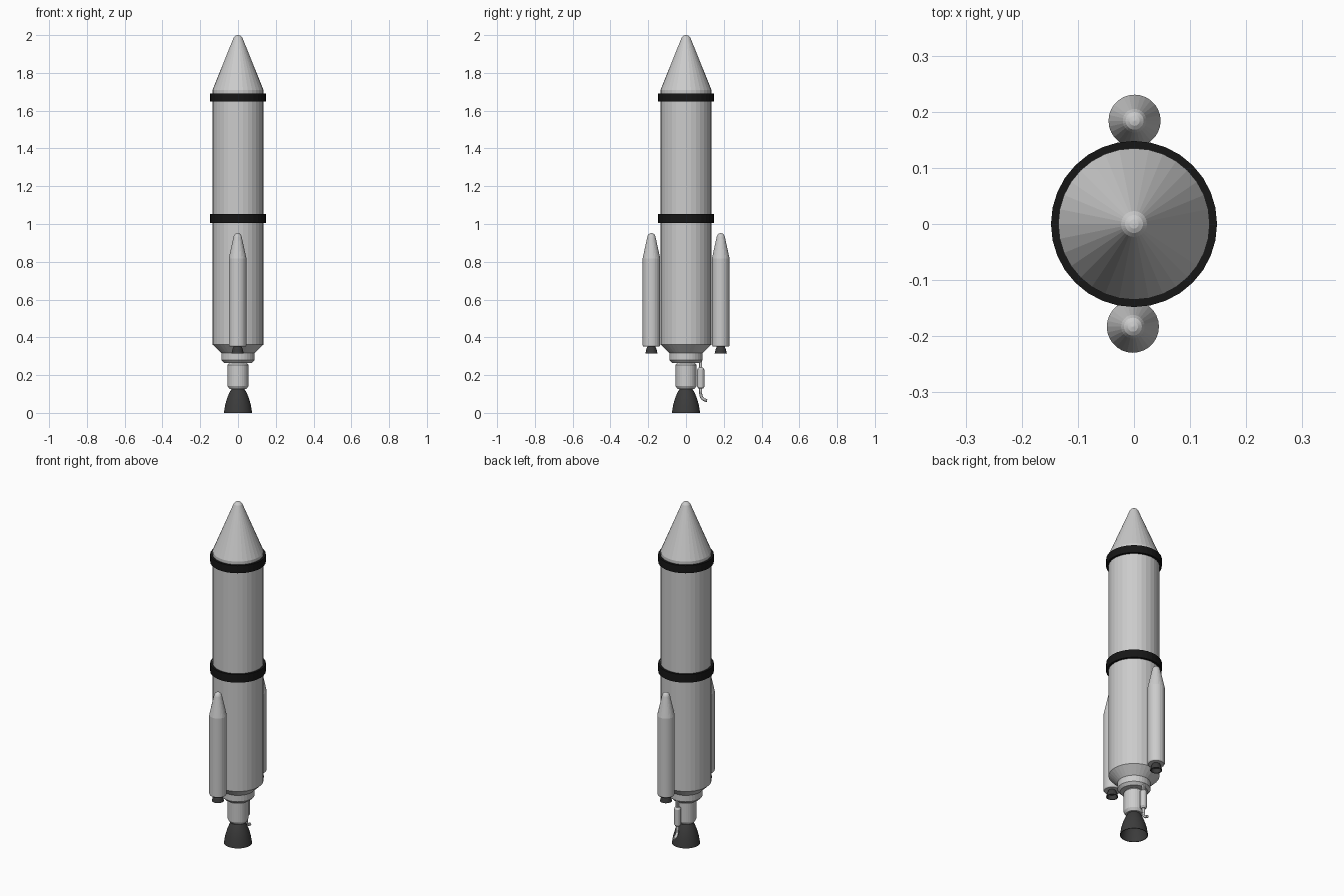
import bpy, bmesh, math
from mathutils import Vector, Matrix

if "Cube" in bpy.data.objects:
    bpy.data.objects.remove(bpy.data.objects["Cube"])


def material(name, v):
    m = bpy.data.materials.new(name)
    m.diffuse_color = (v, v, v, 1)
    m.use_nodes = True
    m.node_tree.nodes["Principled BSDF"].inputs["Base Color"].default_value = m.diffuse_color
    return m


BLACK = material("black_band", 0.008)
DARK = material("dark_nozzle", 0.045)


def finish(name, bm, mat=None, smooth=False):
    bmesh.ops.remove_doubles(bm, verts=bm.verts, dist=1e-5)
    bmesh.ops.recalc_face_normals(bm, faces=bm.faces)
    me = bpy.data.meshes.new(name)
    bm.to_mesh(me)
    bm.free()
    ob = bpy.data.objects.new(name, me)
    bpy.context.collection.objects.link(ob)
    if mat:
        me.materials.append(mat)
    if smooth:
        bpy.context.view_layer.objects.active = ob
        ob.select_set(True)
        bpy.ops.object.shade_smooth_by_angle(angle=math.radians(30))
        ob.select_set(False)
    return ob


def lathe(name, profile, centre=(0, 0), sides=32, mat=None, smooth=False):
    """Spin an (r, z) profile about a vertical axis."""
    bm = bmesh.new()
    vs = [bm.verts.new((r, 0, z)) for r, z in profile]
    es = [bm.edges.new(p) for p in zip(vs, vs[1:])]
    bmesh.ops.spin(bm, geom=vs + es, cent=(0, 0, 0), axis=(0, 0, 1),
                   angle=math.tau, steps=sides)
    bmesh.ops.translate(bm, verts=bm.verts, vec=(centre[0], centre[1], 0))
    return finish(name, bm, mat, smooth)


def tube(name, path, radius, sides=12):
    """Sweep a circle along a path lying in the YZ plane."""
    bm = bmesh.new()
    pts = [Vector((0, y, z)) for y, z in path]
    rings = []
    for i, p in enumerate(pts):
        t = (pts[min(i + 1, len(pts) - 1)] - pts[max(i - 1, 0)]).normalized()
        side = Vector((1, 0, 0))
        up = t.cross(side)
        rings.append([bm.verts.new(p + radius * (math.cos(a) * side + math.sin(a) * up))
                      for a in (math.tau * k / sides for k in range(sides))])
    for a, b in zip(rings, rings[1:]):
        for k in range(sides):
            j = (k + 1) % sides
            bm.faces.new((a[k], a[j], b[j], b[k]))
    for r in (rings[0], rings[-1]):
        bm.faces.new(r)
    return finish(name, bm, smooth=True)


# Main stage with tapered tail skirt
lathe("main_body", [(0, 1.69), (0.135, 1.69), (0.135, 0.362), (0.088, 0.317),
                    (0.088, 0.28), (0.074, 0.265), (0, 0.265)])

# Nose cone with rounded tip
lathe("nose_cone", [(0, 1.685), (0.135, 1.685), (0.135, 1.71), (0.027, 1.977),
                    (0.023, 1.987), (0.016, 1.995), (0.008, 1.999), (0, 2.0)])

# Black bands
for name, lo, hi in (("lower_band", 1.006, 1.053), ("upper_band", 1.648, 1.692)):
    lathe(name, [(0.13, lo), (0.148, lo), (0.148, hi), (0.13, hi), (0.13, lo)], mat=BLACK)

# Engine block, neck and open bell
lathe("engine_neck", [(0, 0.27), (0.045, 0.27), (0.045, 0.25), (0, 0.25)])
lathe("engine_block", [(0, 0.263), (0.048, 0.263), (0.055, 0.254), (0.055, 0.142),
                       (0.045, 0.126), (0, 0.126)])
lathe("engine_bell", [(0, 0.127), (0.034, 0.127), (0.046, 0.107), (0.058, 0.077),
                      (0.068, 0.042), (0.075, 0), (0.071, 0), (0.064, 0.042),
                      (0.054, 0.077), (0.042, 0.105), (0.02, 0.12), (0, 0.12)],
      mat=DARK, smooth=True)

# Turbine exhaust: feed pipe, canister and curved outlet at the rear
bend = [(0.112 - 0.034 * math.cos(a), 0.1 - 0.034 * math.sin(a))
        for a in (math.pi / 2 * k / 6 for k in range(7))]
tube("exhaust_pipe", [(0.078, 0.285), (0.078, 0.13)] + bend, 0.008)
lathe("exhaust_canister", [(0, 0.24), (0.012, 0.24), (0.019, 0.23), (0.019, 0.138),
                           (0.012, 0.128), (0, 0.128)], (0, 0.078), 16)

# Side boosters
for name, c in (("front_booster", (-0.002, -0.183)), ("rear_booster", (0.001, 0.184))):
    lathe(name, [(0, 0.352), (0.043, 0.352), (0.0465, 0.358), (0.0465, 0.818),
                 (0.021, 0.935), (0.016, 0.945), (0.009, 0.95), (0, 0.952)], c, 28)
    lathe(name + "_nozzle", [(0, 0.354), (0.02, 0.354), (0.027, 0.337), (0.032, 0.315),
                             (0.028, 0.315), (0.022, 0.338), (0, 0.345)], c, 24, DARK)
